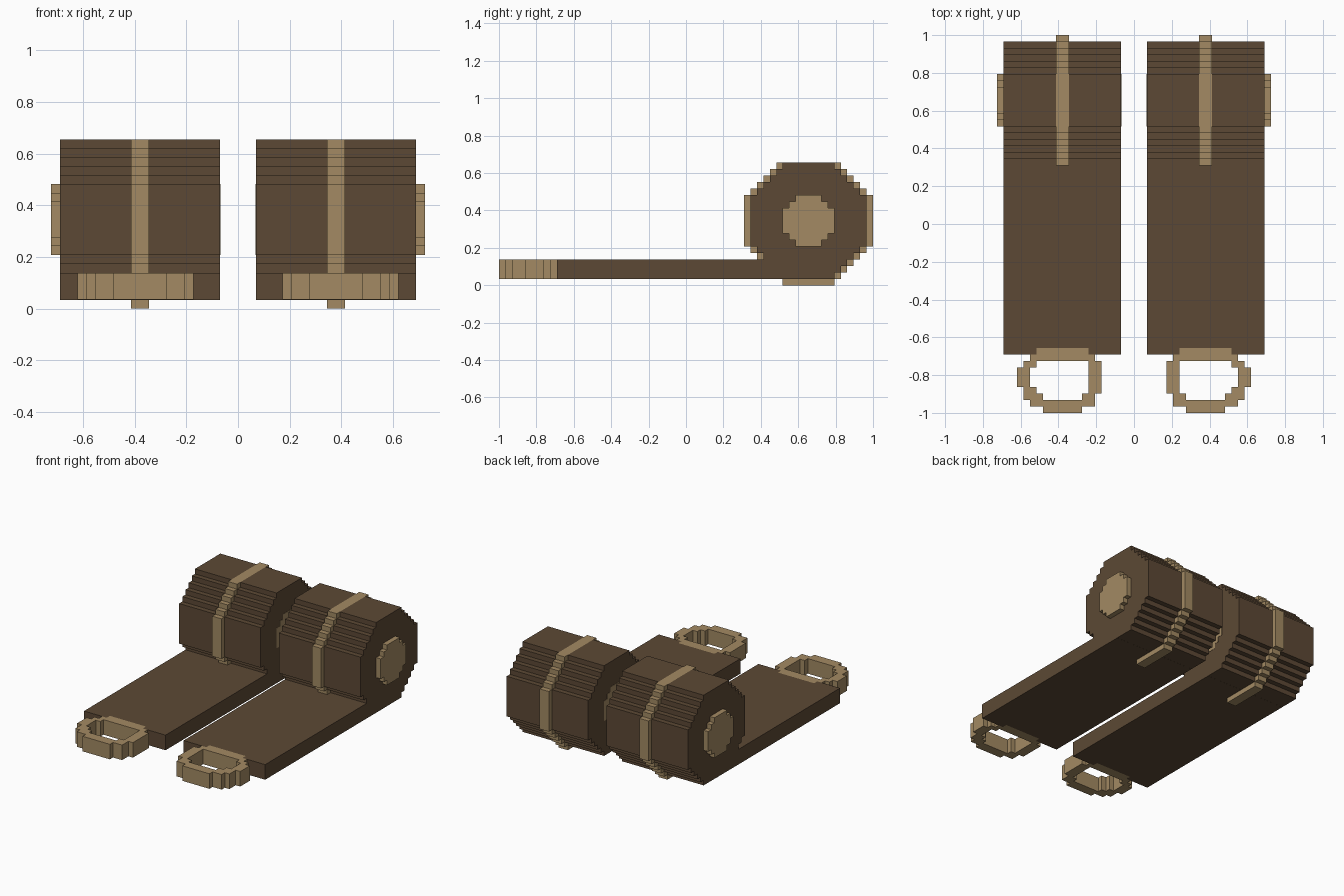
import bpy, bmesh, math

if "Cube" in bpy.data.objects:
    bpy.data.objects.remove(bpy.data.objects["Cube"])

V = 2 / 58  # one block of the stepped grid


def material(name, rgb):
    m = bpy.data.materials.new(name)
    m.diffuse_color = (*rgb, 1)
    m.use_nodes = True
    m.node_tree.nodes["Principled BSDF"].inputs["Base Color"].default_value = m.diffuse_color
    return m


BROWN = material("dark_brown", (0.107, 0.066, 0.035))
TAN = material("tan", (0.366, 0.254, 0.125))


def slab(name, rows, lo, hi, axis, mat):
    """Extrude stepped rows {row: [(start, end), ...]} along x or z, mirrored over x = 0."""
    cells = {(c, r) for r, spans in rows.items() for a, b in spans for c in range(a, b)}
    bm = bmesh.new()
    cache = {}

    def vert(c, r, h):
        if (c, r, h) not in cache:
            co = (h * V, c * V - 1, r * V) if axis == "x" else (c * V, r * V - 1, h * V)
            cache[c, r, h] = bm.verts.new(co)
        return cache[c, r, h]

    for c, r in cells:
        corners = [(c, r), (c + 1, r), (c + 1, r + 1), (c, r + 1)]
        bm.faces.new([vert(*p, hi) for p in corners])
        bm.faces.new([vert(*p, lo) for p in reversed(corners)])
        for i, (dc, dr) in enumerate([(0, -1), (1, 0), (0, 1), (-1, 0)]):
            if (c + dc, r + dr) not in cells:
                p, q = corners[i], corners[(i + 1) % 4]
                bm.faces.new([vert(*p, lo), vert(*q, lo), vert(*q, hi), vert(*p, hi)])
    bmesh.ops.recalc_face_normals(bm, faces=bm.faces)
    me = bpy.data.meshes.new(name)
    bm.to_mesh(me)
    bm.free()
    me.materials.append(mat)
    ob = bpy.data.objects.new(name, me)
    bpy.context.collection.objects.link(ob)
    ob.modifiers.new("Mirror", "MIRROR").use_mirror_merge = False
    return ob


def disc(flat, radius, top=99):
    """Stepped octagon centred on the roll axis (y block 48, z block 10)."""
    rows = {}
    for i in range(radius):
        half = min(radius, flat + radius - 1 - i)
        for r in (10 + i, 9 - i):
            if r < top:
                rows[r] = [(48 - half, 48 + half)]
    return rows


# Rolled part, in two halves either side of the binding band
slab("roll_inner", disc(4, 9), 2, 10, "x", BROWN)
slab("roll_outer", disc(4, 9), 12, 20, "x", BROWN)

# Raised band around the roll, flush on top
slab("binding_band", disc(4, 10, 19), 10, 12, "x", TAN)

# Core: proud on the outer end, flush on the inner end
slab("roll_core", disc(2, 4), 1.95, 21, "x", TAN)

# Unrolled flat strap, notched where the ring joins
strap = {r: [(2, 20)] for r in range(10, 48)}
strap[9] = [(2, 7), (15, 20)]
slab("flat_strap", strap, 0.985, 4, "z", BROWN)

# Loop at the end of the strap
ring = {
    9: [(7, 15)],
    8: [(6, 16)],
    7: [(5, 7), (15, 17)],
    6: [(5, 7), (16, 18)],
    5: [(5, 7), (16, 18)],
    4: [(5, 7), (16, 18)],
    3: [(5, 7), (15, 17)],
    2: [(6, 8), (14, 17)],
    1: [(6, 16)],
    0: [(8, 14)],
}
slab("end_ring", ring, 1, 4, "z", TAN)
